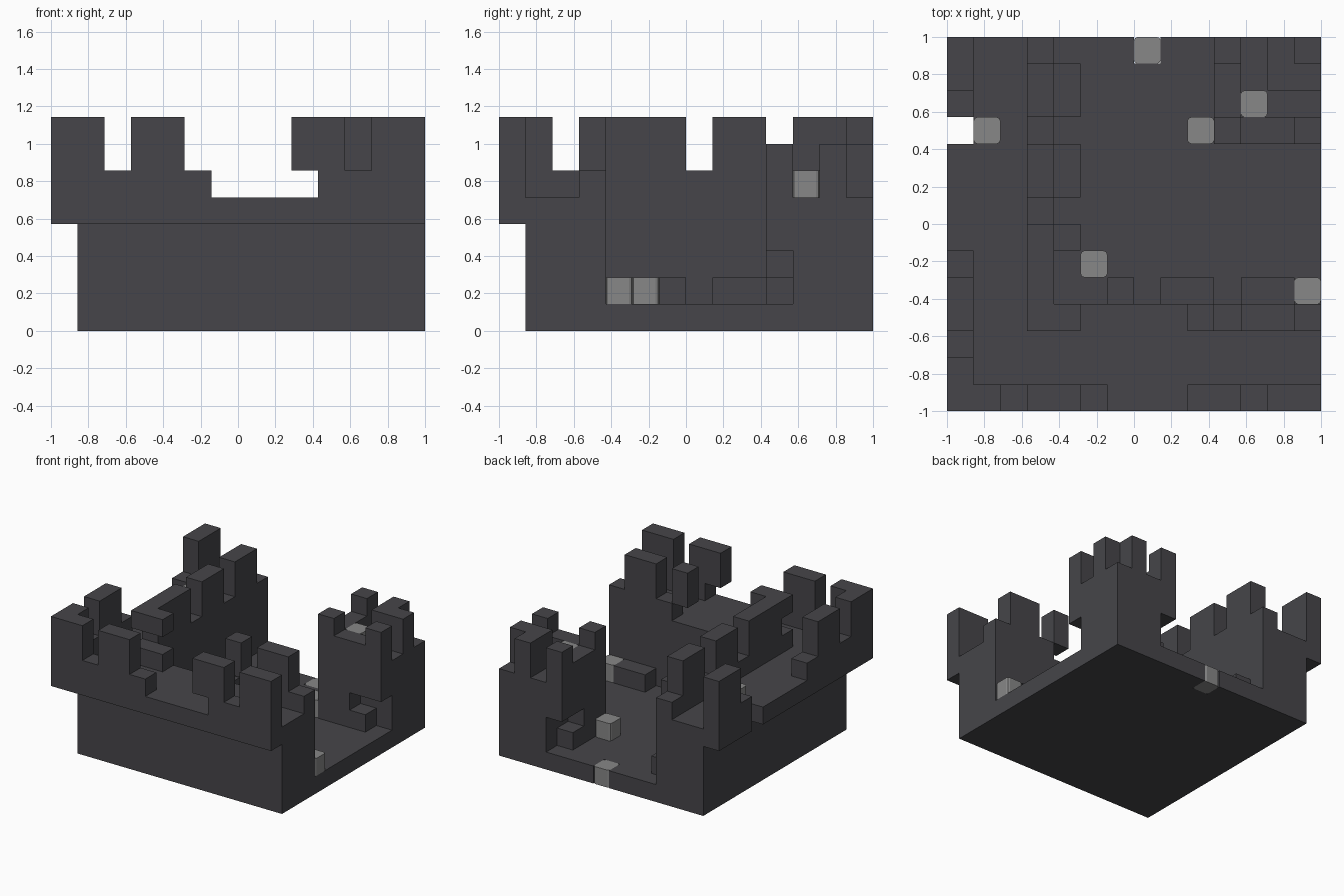
import bpy
import bmesh
from mathutils import Vector

U = 1 / 7  # edge of one building block

cube = bpy.data.objects.get("Cube")
if cube:
    bpy.data.objects.remove(cube)


def material(name, rgb):
    mat = bpy.data.materials.new(name)
    mat.use_nodes = True
    color = (*rgb, 1)
    mat.diffuse_color = color
    mat.node_tree.nodes["Principled BSDF"].inputs["Base Color"].default_value = color
    return mat


stone = material("dark stone", (0.061, 0.060, 0.067))
glow = material("grey lamp", (0.245, 0.245, 0.245))


def box(i0, i1, j0, j1, k0, k1):
    """Block cells in half-open ranges."""
    return {(i, j, k) for i in range(i0, i1) for j in range(j0, j1) for k in range(k0, k1)}


def place(i, j, k):
    return Vector((i * U - 1, j * U - 1, k * U))


parts = {}

# Solid foundation and courtyard floor, with a socket for the doorway lamp
parts["foundation"] = box(1, 14, 1, 14, 0, 1) - {(7, 13, 0)}

# Thick L-shaped walls, whose top course overhangs on the front and side
walls = box(1, 4, 1, 14, 1, 4) | box(1, 14, 1, 4, 1, 4)
walls |= box(0, 4, 0, 14, 4, 5) | box(0, 14, 0, 4, 4, 5)
parts["walls"] = walls - {(0, 10, 4)}

# Outer battlements: (start, end, top)
outer_front = [(0, 2, 8), (2, 3, 6), (3, 5, 8), (5, 6, 6), (9, 11, 8), (11, 12, 6), (12, 14, 8)]
outer_side = [(0, 2, 8), (2, 3, 6), (3, 5, 8), (5, 6, 6), (11, 12, 6), (12, 14, 8)]
front = set()
for a, b, top in outer_front:
    front |= box(a, b, 0, 1, 5, top)
parts["front_battlement"] = front - {(9, 0, 5)}
side = set()
for a, b, top in outer_side:
    side |= box(0, 1, a, b, 5, top)
parts["side_battlement"] = side - front

# Inner battlements around the courtyard
inner_front = [(3, 5, 8), (9, 10, 8), (10, 11, 6), (11, 13, 8), (13, 14, 6)]
inner_side = [(4, 7, 8), (7, 8, 6), (8, 10, 8), (10, 11, 6), (11, 13, 8), (13, 14, 6)]
front = set()
for a, b, top in inner_front:
    front |= box(a, b, 3, 4, 5, top)
parts["inner_front_battlement"] = front - {(9, 3, 5), (3, 3, 6), (4, 3, 6)}
side = set()
for a, b, top in inner_side:
    side |= box(3, 4, a, b, 5, top)
parts["inner_side_battlement"] = side

# Low ledges along the foot of the inner walls
ledges = set()
for a, b in [(6, 7), (8, 10), (11, 13)]:
    ledges |= box(a, b, 4, 5, 1, 2) | box(4, 5, a, b, 1, 2)
parts["courtyard_ledges"] = ledges

# Ruined corner tower, symmetric about its diagonal
tower = box(10, 14, 10, 14, 1, 5)
parapet = box(10, 11, 10, 11, 5, 7) | box(11, 13, 10, 11, 5, 6) | box(13, 14, 10, 11, 5, 7)
parapet |= box(12, 14, 12, 13, 5, 7)
tower |= parapet | {(j, i, k) for i, j, k in parapet}
gaps = {(12, 10, 2), (13, 10, 1), (13, 10, 2)}
parts["corner_tower"] = tower - gaps - {(j, i, k) for i, j, k in gaps}

solid = set().union(*parts.values())


def build_blocks(name, cells):
    """Skin the exposed sides of the cells and merge coplanar faces."""
    bm = bmesh.new()
    for cell in sorted(cells):
        for axis in range(3):
            for s in (0, 1):
                near = list(cell)
                near[axis] += 2 * s - 1
                if tuple(near) in solid:
                    continue
                u, v = (axis + 1) % 3, (axis + 2) % 3
                loop = []
                for du, dv in ((0, 0), (1, 0), (1, 1), (0, 1)):
                    p = list(cell)
                    p[axis] += s
                    p[u] += du
                    p[v] += dv
                    loop.append(bm.verts.new(place(*p)))
                bm.faces.new(loop if s else loop[::-1])
    bmesh.ops.remove_doubles(bm, verts=bm.verts[:], dist=0.001)
    bmesh.ops.dissolve_limit(bm, angle_limit=0.01, verts=bm.verts[:], edges=bm.edges[:])
    finish(name, bm, stone)


def finish(name, bm, mat):
    mesh = bpy.data.meshes.new(name)
    bm.to_mesh(mesh)
    bm.free()
    mesh.materials.append(mat)
    obj = bpy.data.objects.new(name, mesh)
    bpy.context.collection.objects.link(obj)


for part_name, part_cells in parts.items():
    build_blocks(part_name, part_cells)

# Lamp blocks with rounded upright edges
lamps = [(7, 13, 0), (13, 4, 1), (5, 5, 1), (9, 10, 1), (11, 11, 5), (1, 10, 5)]
for n, (i, j, k) in enumerate(lamps):
    bm = bmesh.new()
    bmesh.ops.create_cube(bm, size=U)
    upright = [e for e in bm.edges if abs(e.verts[0].co.z - e.verts[1].co.z) > U / 2]
    bmesh.ops.bevel(bm, geom=upright, offset=0.02, segments=2, profile=0.5, affect='EDGES')
    bmesh.ops.translate(bm, verts=bm.verts[:], vec=place(i + 0.5, j + 0.5, k + 0.5))
    finish(f"lamp_{n + 1}", bm, glow)
